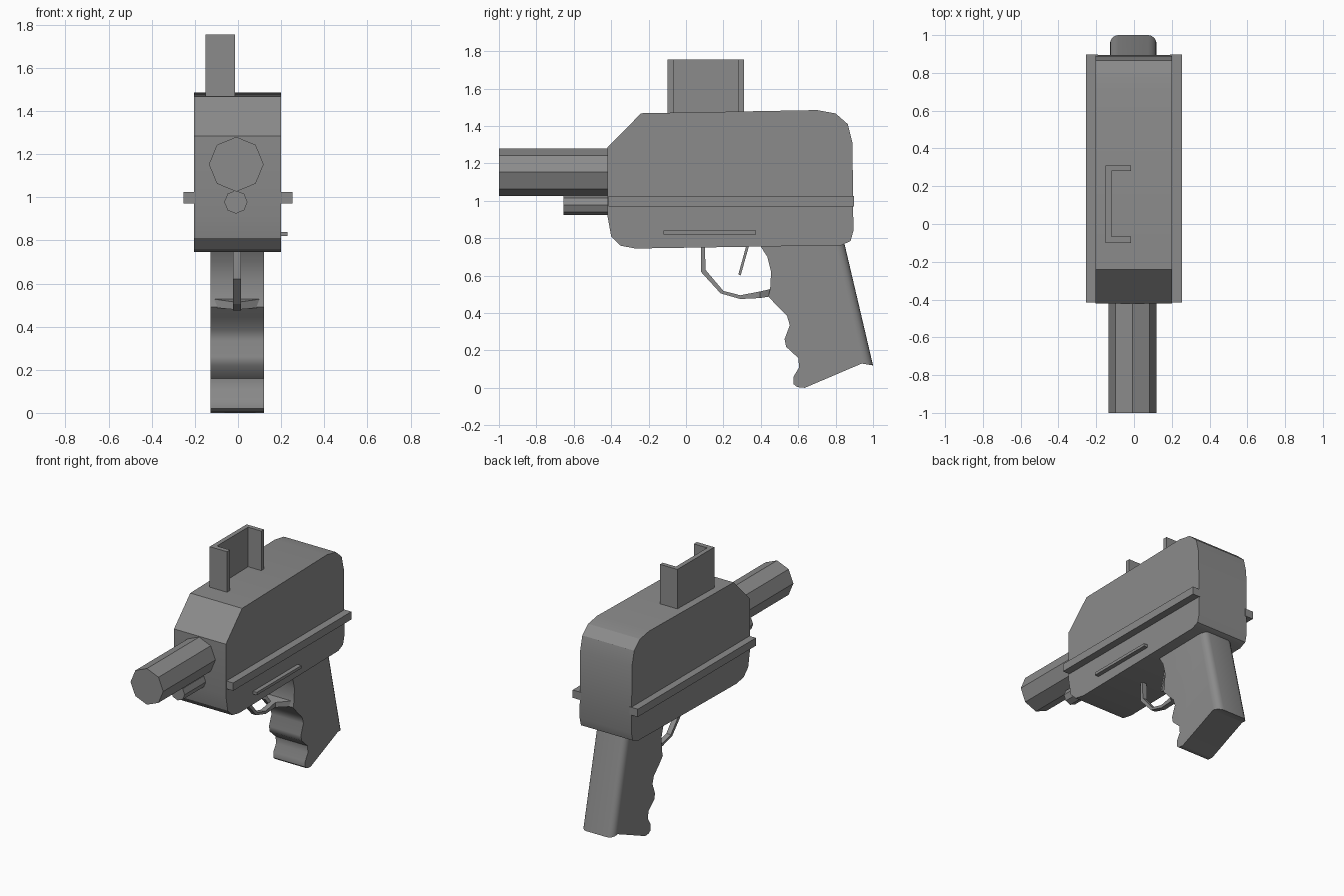
import bpy, bmesh, math
from mathutils import Vector

cube = bpy.data.objects.get("Cube")
if cube:
    bpy.data.objects.remove(cube, do_unlink=True)

grey = bpy.data.materials.new("dark grey")
grey.use_nodes = True
colour = (0.26, 0.26, 0.26, 1)
grey.diffuse_color = colour
grey.node_tree.nodes["Principled BSDF"].inputs["Base Color"].default_value = colour


def finish(name, bm, smooth=None):
    """Turn a bmesh into a named grey object."""
    bmesh.ops.recalc_face_normals(bm, faces=bm.faces)
    mesh = bpy.data.meshes.new(name)
    bm.to_mesh(mesh)
    bm.free()
    mesh.materials.append(grey)
    ob = bpy.data.objects.new(name, mesh)
    bpy.context.collection.objects.link(ob)
    if smooth:
        bpy.ops.object.select_all(action='DESELECT')
        ob.select_set(True)
        bpy.context.view_layer.objects.active = ob
        bpy.ops.object.shade_smooth_by_angle(angle=math.radians(smooth))
    return ob


def extrude(bm, points, offset):
    """Extrude a closed outline along an offset."""
    face = bm.faces.new([bm.verts.new(p) for p in points])
    new = bmesh.ops.extrude_face_region(bm, geom=[face])["geom"]
    bmesh.ops.translate(bm, vec=offset,
                        verts=[v for v in new if isinstance(v, bmesh.types.BMVert)])


def side_profile(outline, x0, x1):
    bm = bmesh.new()
    extrude(bm, [(x0, y, z) for y, z in outline], Vector((x1 - x0, 0, 0)))
    return bm


def box(name, x, y, z):
    return finish(name, side_profile(
        [(y[0], z[0]), (y[1], z[0]), (y[1], z[1]), (y[0], z[1])], *x))


def tube(name, x, z, radius, y0, y1):
    """Eight-sided bar along y with a corner on top."""
    bm = bmesh.new()
    ring = [(x + radius * math.sin(i * math.tau / 8), y0,
             z + radius * math.cos(i * math.tau / 8)) for i in range(8)]
    extrude(bm, ring, Vector((0, y1 - y0, 0)))
    return finish(name, bm)


# Main housing
housing = [(-.42, 1.285), (-.24, 1.468), (.70, 1.485), (.80, 1.467), (.865, 1.41),
           (.89, 1.31), (.895, .84), (.88, .785), (.83, .762), (-.27, .745),
           (-.35, .76), (-.40, .81), (-.42, .92)]
finish("housing", side_profile(housing, -.203, .2), 30)

# Side rails and the slim strip
for side, name in ((-1, "right_rail"), (1, "left_rail")):
    box(name, sorted((side * .19, side * .253)), (-.415, .897), (.97, 1.025))
box("left_strip", (.19, .23), (-.12, .375), (.82, .84))

# Barrel and the rod beneath it
tube("barrel", -.008, 1.153, .127, -1, -.4)
tube("lower_rod", -.01, .978, .054, -.655, -.4)

# Channel-shaped sight, open towards the left
bm = bmesh.new()
channel = [(-.015, -.1), (-.015, -.066), (-.118, -.066), (-.118, .28),
           (-.015, .28), (-.015, .31), (-.15, .31), (-.15, -.1)]
extrude(bm, [(x, y, 1.45) for x, y in channel], Vector((0, 0, .305)))
finish("top_sight", bm)

# Grip with finger grooves and a rounded back
grip = [(.39, .77), (.435, .70), (.455, .62), (.45, .53), (.44, .49), (.48, .445),
        (.54, .385), (.555, .335), (.527, .26), (.535, .22), (.60, .16), (.605, .11),
        (.575, .06), (.575, .02), (.595, .004), (.635, 0), (.94, .13), (1.0, .12),
        (.845, .78)]
bm = side_profile(grip, -.128, .12)
back_edges = [e for e in bm.edges
              if all(v.co.y > .84 for v in e.verts)
              and abs(e.verts[0].co.z - e.verts[1].co.z) > .5]
bmesh.ops.bevel(bm, geom=back_edges, offset=.045, segments=4, profile=.5,
                affect='EDGES')
finish("grip", bm, 40)

# Trigger guard, flaring out where it meets the grip
outer = [(.08, .77), (.08, .62), (.185, .505), (.29, .475), (.395, .48), (.46, .49)]
inner = [(.10, .77), (.105, .63), (.20, .518), (.29, .495), (.395, .515), (.46, .53)]
bm = bmesh.new()
rings = []
for i, (a, b) in enumerate(zip(outer, inner)):
    w = .122 if i == len(outer) - 1 else .018
    rings.append([bm.verts.new((x - .005, y, z)) for x, (y, z) in
                  ((-w, a), (w, a), (w, b), (-w, b))])
for r, s in zip(rings, rings[1:]):
    for i in range(4):
        j = (i + 1) % 4
        bm.faces.new((r[i], r[j], s[j], s[i]))
bm.faces.new(rings[0])
bm.faces.new(rings[-1])
finish("trigger_guard", bm)

# Trigger
finish("trigger", side_profile([(.325, .77), (.34, .77), (.292, .60), (.28, .607)],
                               -.02, .01))
